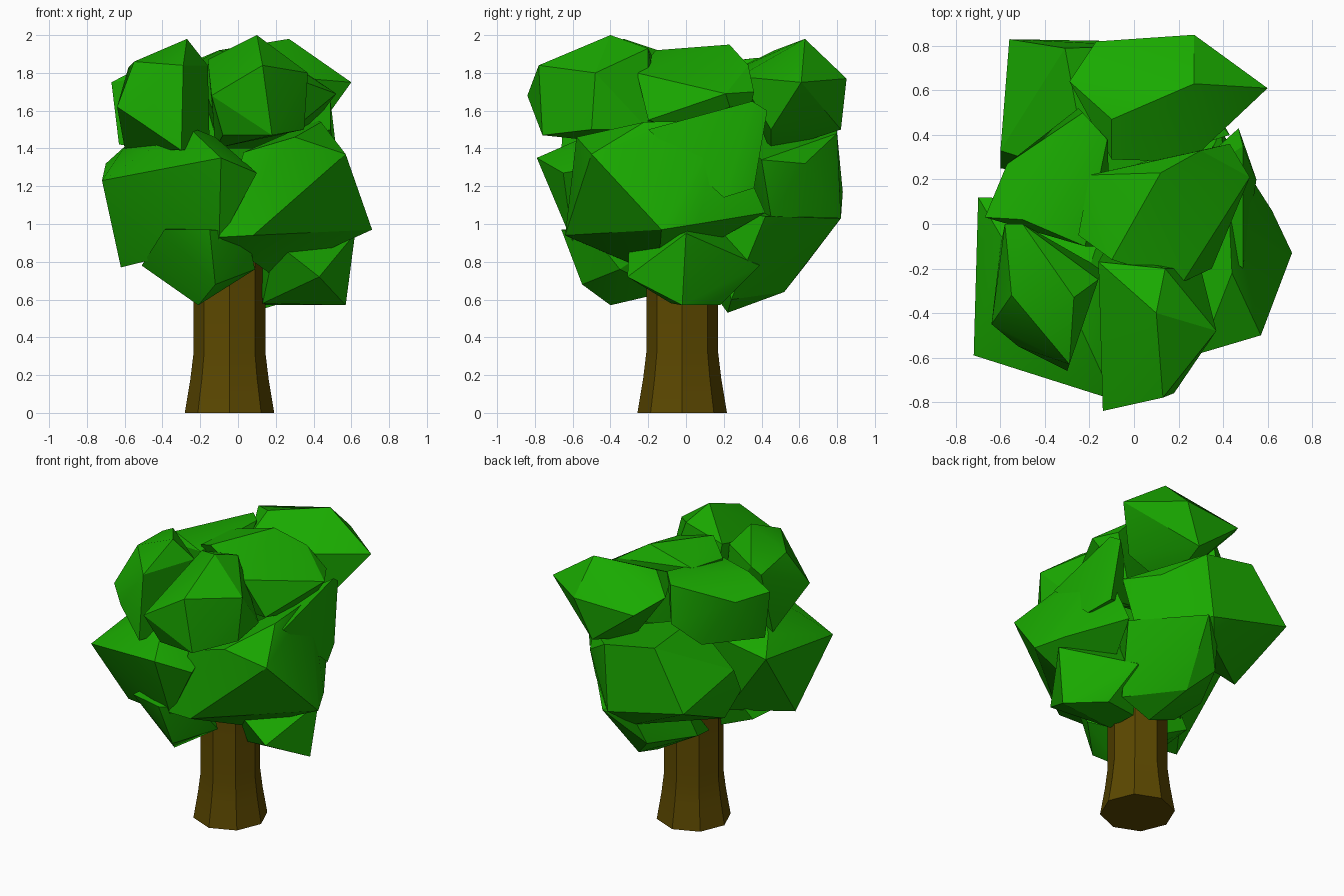
import bpy, bmesh, math


def material(name, color):
    m = bpy.data.materials.new(name)
    m.diffuse_color = (*color, 1)
    return m


LEAF = material("leaf green", (0.01, 0.40, 0.0))
BARK = material("bark brown", (0.105, 0.064, 0.0))


def finish(name, bm, mat):
    bmesh.ops.recalc_face_normals(bm, faces=bm.faces)
    me = bpy.data.meshes.new(name)
    bm.to_mesh(me)
    bm.free()
    me.materials.append(mat)
    ob = bpy.data.objects.new(name, me)
    bpy.context.collection.objects.link(ob)
    bpy.ops.object.select_all(action='DESELECT')
    ob.select_set(True)
    bpy.context.view_layer.objects.active = ob
    bpy.ops.object.shade_smooth_by_angle(angle=math.radians(25))


def clump(name, *corners):
    """A faceted leaf boulder: the convex hull of its corners."""
    bm = bmesh.new()
    for c in corners:
        bm.verts.new(c)
    bmesh.ops.convex_hull(bm, input=bm.verts)
    loose = [v for v in bm.verts if not v.link_faces]
    bmesh.ops.delete(bm, geom=loose, context='VERTS')
    bmesh.ops.dissolve_limit(bm, angle_limit=math.radians(6), verts=bm.verts, edges=bm.edges)
    finish(name, bm, LEAF)


# Trunk: eight-sided column flaring at the foot
bm = bmesh.new()
rings = []
for z, r in ((0, 0.237), (0.18, 0.207), (0.32, 0.19), (1.0, 0.19)):
    rings.append([bm.verts.new((-0.045 + r * math.cos(i * math.pi / 4),
                                -0.02 + r * math.sin(i * math.pi / 4), z)) for i in range(8)])
for a, b in zip(rings, rings[1:]):
    for i in range(8):
        j = (i + 1) % 8
        bm.faces.new((a[i], a[j], b[j], b[i]))
bm.faces.new(rings[0])
bm.faces.new(rings[-1])
finish("trunk", bm, BARK)

# Lower ring of foliage
clump("leaves_low_front", (-0.21, -0.40, 0.57), (-0.51, -0.35, 0.78), (-0.15, -0.66, 0.97),
      (-0.12, -0.55, 0.68), (0.09, -0.35, 0.76), (-0.48, -0.05, 0.78), (-0.39, -0.6, 0.97),
      (-0.18, -0.1, 0.64), (0.05, -0.5, 0.95), (-0.3, 0.0, 1.0))
clump("leaves_low_right", (0.57, -0.02, 0.57), (0.62, 0.0, 0.95), (0.43, -0.31, 0.72),
      (0.29, 0.39, 0.78), (0.13, -0.08, 0.58), (0.13, 0.15, 0.57), (0.36, 0.18, 0.57),
      (0.1, 0.1, 1.1), (0.2, -0.3, 0.9))
clump("leaves_low_back", (0.06, 0.22, 0.53), (0.0, 0.52, 0.64), (-0.14, 0.63, 0.78),
      (-0.1, 0.70, 0.95), (0.07, 0.82, 1.03), (0.40, 0.42, 1.04), (0.30, 0.24, 0.60),
      (-0.30, 0.3, 0.75), (-0.25, 0.1, 0.70), (-0.2, 0.4, 1.1), (0.2, 0.1, 1.1))

# Middle ring of foliage
clump("leaves_mid_left", (-0.72, -0.59, 1.23), (-0.09, -0.79, 1.35), (0.1, -0.65, 1.27),
      (-0.62, -0.32, 0.77), (-0.27, -0.40, 1.52), (-0.12, -0.4, 1.46), (-0.70, 0.12, 1.32),
      (-0.6, -0.05, 1.41), (-0.35, 0.05, 0.85), (-0.1, -0.6, 0.9), (-0.1, 0.1, 1.4))
clump("leaves_mid_right", (0.71, -0.13, 0.97), (0.57, -0.50, 1.37), (0.3, -0.58, 1.46),
      (0.08, -0.64, 0.94), (-0.1, -0.62, 0.93), (0.03, -0.58, 1.38), (0.18, -0.15, 0.73),
      (0.42, -0.15, 0.88), (0.44, -0.22, 1.54), (0.62, 0.06, 1.0), (0.39, 0.42, 1.06),
      (0.42, 0.2, 1.55))
clump("leaves_mid_side", (0.49, 0.35, 1.65), (0.47, 0.43, 1.6), (0.49, -0.20, 1.5),
      (0.55, 0.20, 1.14), (0.49, 0.36, 1.19), (0.1, 0.1, 1.4))
clump("leaves_mid_back", (-0.56, 0.83, 1.17), (-0.31, 0.79, 1.55), (0.07, 0.80, 1.48),
      (0.03, 0.82, 1.03), (0.30, 0.63, 1.32), (0.43, 0.4, 1.34), (0.38, 0.45, 1.04),
      (-0.60, 0.25, 1.13), (-0.60, 0.33, 1.3), (-0.54, 0.345, 0.955), (-0.08, 0.69, 0.92),
      (-0.2, 0.2, 1.5))

# Crown of foliage
clump("leaves_top_front", (0.1, -0.40, 2.0), (-0.14, -0.84, 1.68), (0.13, -0.78, 1.84),
      (0.18, -0.76, 1.47), (0.37, -0.48, 1.8), (0.14, -0.20, 1.93), (-0.16, -0.17, 1.87),
      (0.35, -0.50, 1.5), (-0.08, -0.74, 1.47), (0.3, -0.2, 1.5), (-0.12, -0.1, 1.4))
clump("leaves_top_left", (-0.27, -0.33, 1.98), (-0.55, -0.32, 1.86), (-0.64, -0.45, 1.62),
      (-0.29, -0.63, 1.84), (-0.58, 0.0, 1.83), (-0.50, 0.0, 1.87), (-0.16, -0.25, 1.84),
      (-0.52, -0.55, 1.54), (-0.3, -0.66, 1.39), (-0.6, -0.1, 1.4), (-0.15, -0.2, 1.4))
clump("leaves_top_side", (-0.67, 0.03, 1.75), (-0.23, 0.50, 1.86), (-0.5, 0.02, 1.84),
      (-0.12, 0.38, 1.88), (-0.57, 0.27, 1.74), (-0.22, -0.1, 1.82), (-0.63, 0.03, 1.42),
      (-0.25, 0.52, 1.6), (-0.4, 0.4, 1.45), (-0.1, -0.1, 1.4))
clump("leaves_top_middle", (-0.20, 0.22, 1.86), (0.12, 0.23, 1.95), (-0.1, -0.16, 1.92),
      (0.22, -0.26, 1.80), (0.52, 0.21, 1.69), (0.43, 0.36, 1.7), (-0.25, -0.05, 1.84),
      (0.35, -0.2, 1.55), (0.3, 0.33, 1.84), (-0.2, 0.1, 1.4), (0.3, 0.3, 1.4))
clump("leaves_top_back", (0.27, 0.63, 1.98), (0.60, 0.61, 1.75), (0.27, 0.85, 1.77),
      (-0.17, 0.82, 1.75), (-0.1, 0.47, 1.92), (-0.29, 0.64, 1.84), (0.15, 0.82, 1.5),
      (-0.1, 0.29, 1.83), (0.25, 0.28, 1.78), (0.42, 0.45, 1.5), (0.1, 0.45, 1.38))
